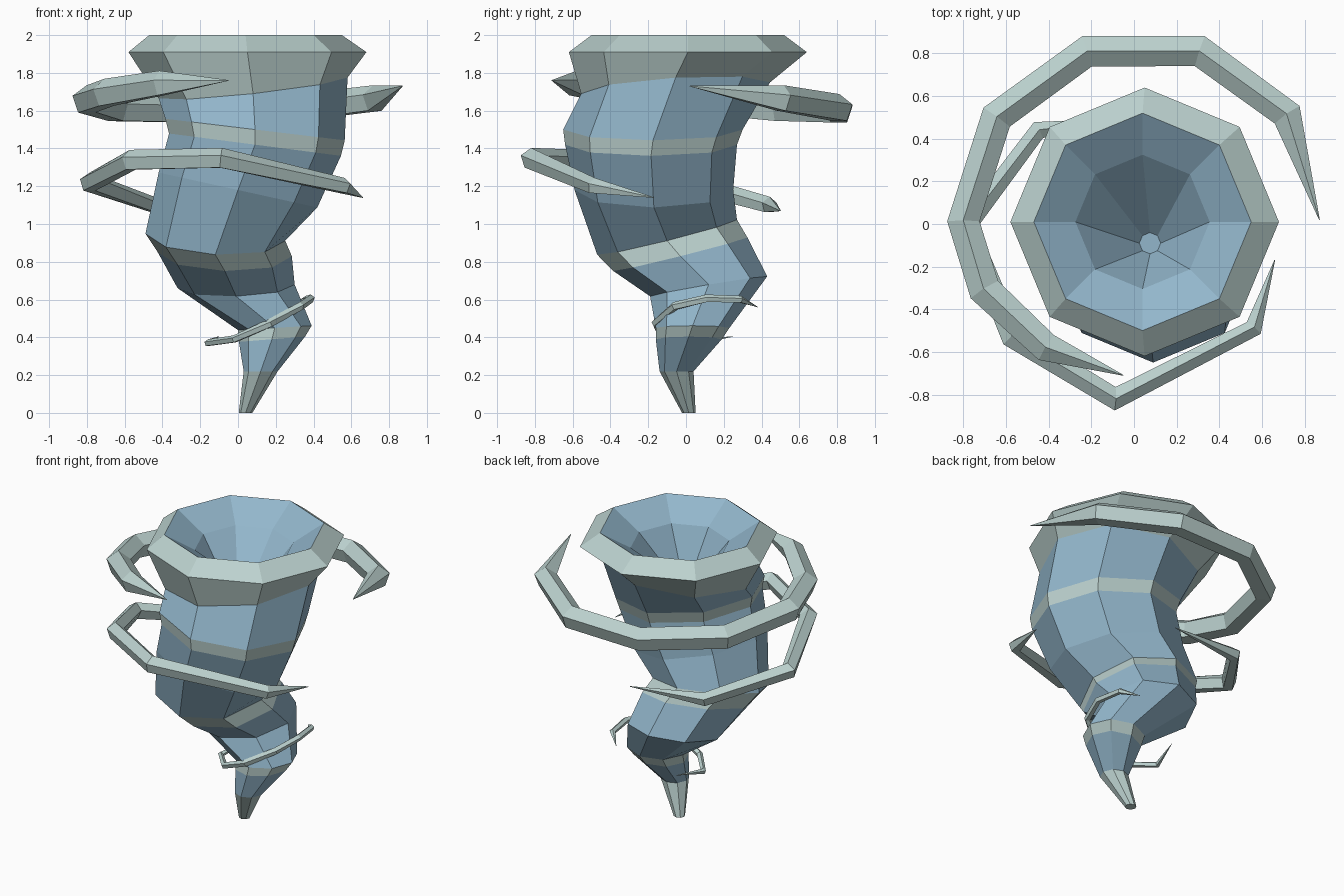
import bpy, bmesh, math
from mathutils import Vector

if "Cube" in bpy.data.objects:
    bpy.data.objects.remove(bpy.data.objects["Cube"])


def material(name, rgb):
    m = bpy.data.materials.new(name)
    m.diffuse_color = (*rgb, 1)
    m.use_nodes = True
    m.node_tree.nodes["Principled BSDF"].inputs["Base Color"].default_value = m.diffuse_color
    return m


BLUE = material("storm blue", (0.29, 0.47, 0.60))
PALE = material("pale mist", (0.50, 0.64, 0.62))


def finish(bm, name, mats):
    bmesh.ops.recalc_face_normals(bm, faces=bm.faces)
    me = bpy.data.meshes.new(name)
    bm.to_mesh(me)
    bm.free()
    for m in mats:
        me.materials.append(m)
    ob = bpy.data.objects.new(name, me)
    bpy.context.collection.objects.link(ob)
    return ob


def loft(bm, rings, pale_bands=()):
    """Skin consecutive vertex rings with quads."""
    n = len(rings[0])
    for k, (a, b) in enumerate(zip(rings, rings[1:])):
        for i in range(n):
            j = (i + 1) % n
            f = bm.faces.new((a[i], a[j], b[j], b[i]))
            f.material_index = 1 if k in pale_bands else 0


# Funnel: leaning octagonal rings (x, y, z, radius, slope along x, slope along y)
FUNNEL = [
    (0.04, 0.015, 0.00, 0.036, 0, 0),
    (0.12, -0.05, 0.22, 0.09, 0, 0),
    (0.18, 0.015, 0.39, 0.175, 0.08, 0),
    (0.195, 0.035, 0.45, 0.195, 0.06, 0),
    (-0.01, 0.12, 0.67, 0.31, 0.03, 0.17),
    (-0.07, -0.03, 0.84, 0.355, -0.03, 0.25),
    (-0.12, -0.10, 0.93, 0.37, -0.05, 0.25),
    (0.00, -0.17, 1.18, 0.42, -0.22, 0),
    (0.09, -0.185, 1.42, 0.455, -0.13, 0),
    (0.09, -0.175, 1.50, 0.475, -0.12, 0),
    (0.08, -0.055, 1.72, 0.50, 0.11, 0.06),
    (0.05, 0.01, 1.91, 0.63, 0, 0),
    (0.04, 0.01, 2.00, 0.51, 0, 0),
    (0.04, 0.01, 1.88, 0.315, 0, 0),
    (0.075, -0.09, 1.55, 0.05, 0, 0),
]
bm = bmesh.new()
rings = []
for x, y, z, r, sx, sy in FUNNEL:
    ring = []
    for i in range(8):
        a = i * math.tau / 8
        dx, dy = r * math.cos(a), r * math.sin(a)
        ring.append(bm.verts.new((x + dx, y + dy, z + sx * dx + sy * dy)))
    rings.append(ring)
# pale tip, three stripes, and the rim
loft(bm, rings, pale_bands=(0, 2, 5, 8, 10, 11))
bm.faces.new(rings[0]).material_index = 1
bm.faces.new(rings[-1])
finish(bm, "funnel", (BLUE, PALE))


def wind_stream(name, path, sides=5):
    """Tapered ribbon of wind along (x, y, z, radius) points."""
    bm = bmesh.new()
    pts = [Vector(p[:3]) for p in path]
    rings = []
    for k, p in enumerate(pts):
        t0 = (p - pts[max(k - 1, 0)]).normalized()
        t1 = (pts[min(k + 1, len(pts) - 1)] - p).normalized()
        t = (t0 + t1).normalized()
        side = t.cross(Vector((0, 0, 1))).normalized()
        up = side.cross(t)
        r = path[k][3]
        rings.append([bm.verts.new(p + r * (math.cos(a) * side + math.sin(a) * up))
                      for a in (i * math.tau / sides + 0.3 for i in range(sides))])
    loft(bm, rings)
    bm.faces.new(rings[0])
    bm.faces.new(rings[-1])
    finish(bm, name, (PALE,))


# Wind streams circling the funnel
wind_stream("upper_wind_stream", [
    (0.87, 0.02, 1.73, 0.002), (0.72, 0.51, 1.66, 0.075), (0.31, 0.81, 1.61, 0.078),
    (-0.22, 0.81, 1.60, 0.078), (-0.645, 0.50, 1.61, 0.08), (-0.80, 0.01, 1.655, 0.08),
    (-0.70, -0.31, 1.69, 0.08), (-0.41, -0.58, 1.74, 0.072), (-0.05, -0.71, 1.76, 0.002)])
wind_stream("middle_wind_stream", [
    (0.66, -0.17, 1.14, 0.002), (0.56, -0.49, 1.20, 0.045), (-0.09, -0.82, 1.345, 0.058),
    (-0.57, -0.53, 1.335, 0.058), (-0.785, -0.01, 1.22, 0.055), (-0.45, 0.44, 1.10, 0.045),
    (0.08, 0.50, 1.07, 0.002)])
wind_stream("lower_wind_stream", [
    (-0.10, 0.25, 0.405, 0.001), (-0.16, 0.04, 0.37, 0.019), (-0.02, -0.12, 0.39, 0.021),
    (0.17, -0.16, 0.475, 0.023), (0.33, -0.06, 0.565, 0.023), (0.385, 0.11, 0.605, 0.022),
    (0.36, 0.29, 0.60, 0.02), (0.27, 0.38, 0.56, 0.001)])
